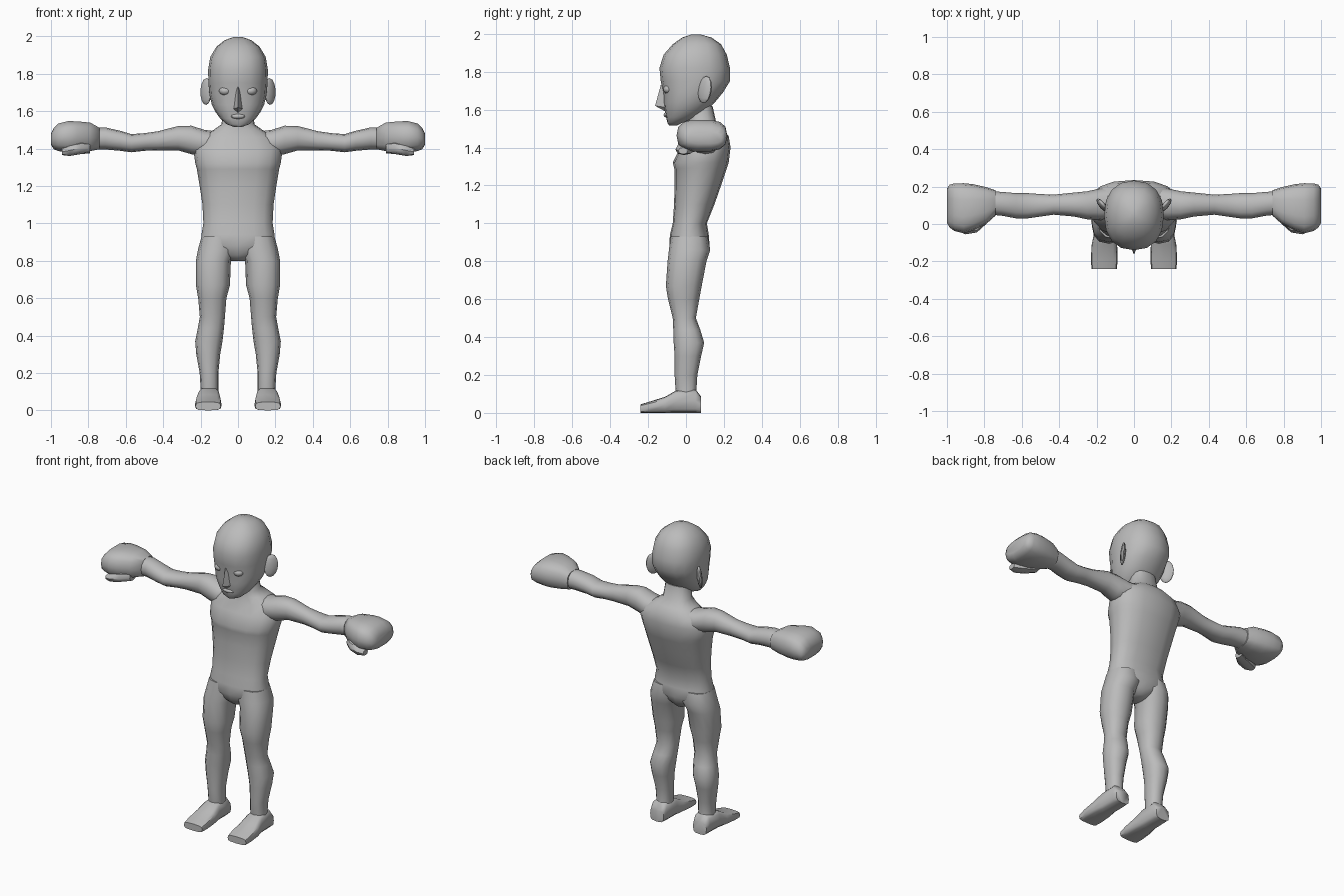
import bpy, bmesh, math
from mathutils import Matrix, Vector

skin = bpy.data.materials.new("plain grey")
skin.diffuse_color = (0.5, 0.5, 0.5, 1)


def finish(name, bm, mirror=False, sharp=50):
    """Turn a bmesh into a smooth-shaded object, optionally mirrored left/right."""
    bmesh.ops.recalc_face_normals(bm, faces=bm.faces)
    for f in bm.faces:
        f.smooth = True
    me = bpy.data.meshes.new(name)
    bm.to_mesh(me)
    bm.free()
    me.set_sharp_from_angle(angle=math.radians(sharp))
    me.materials.append(skin)
    ob = bpy.data.objects.new(name, me)
    bpy.context.collection.objects.link(ob)
    if mirror:
        m = ob.modifiers.new("mirror", 'MIRROR')
        m.use_clip = False
        m.use_mirror_merge = False
    return ob


def loft(name, axis, rings, sides=14, power=2.2, mirror=False, sharp=50):
    """Skin rings (t, a0, a1, b0, b1): t along the axis, a and b the cross extents."""
    bm = bmesh.new()
    loops = []
    for t, a0, a1, b0, b1 in rings:
        loop = []
        for i in range(sides):
            u = 2 * math.pi * i / sides
            c, s = math.cos(u), math.sin(u)
            a = (a0 + a1) / 2 + (a1 - a0) / 2 * math.copysign(abs(c) ** (2 / power), c)
            b = (b0 + b1) / 2 + (b1 - b0) / 2 * math.copysign(abs(s) ** (2 / power), s)
            co = {'X': (t, a, b), 'Y': (a, t, b), 'Z': (a, b, t)}[axis]
            loop.append(bm.verts.new(co))
        loops.append(loop)
    for p, q in zip(loops, loops[1:]):
        for i in range(sides):
            j = (i + 1) % sides
            bm.faces.new((p[i], p[j], q[j], q[i]))
    bm.faces.new(loops[0])
    bm.faces.new(loops[-1])
    return finish(name, bm, mirror, sharp)


def ball(name, centre, scale, turn=0, tilt=0):
    """Mirrored ellipsoid turned about z and tilted about x."""
    bm = bmesh.new()
    mat = (Matrix.Translation(centre) @ Matrix.Rotation(math.radians(tilt), 4, 'X')
           @ Matrix.Rotation(math.radians(turn), 4, 'Z') @ Matrix.Diagonal((*scale, 1)))
    bmesh.ops.create_uvsphere(bm, u_segments=10, v_segments=7, radius=1, matrix=mat)
    return finish(name, bm, True)


# torso and neck: (height, half width, front, back)
body = [(.80, .04, -.04, .08), (.83, .09, -.07, .105), (.88, .20, -.088, .125),
        (.94, .195, -.085, .12), (1.0, .185, -.07, .11), (1.1, .19, -.063, .15),
        (1.2, .205, -.06, .185), (1.29, .22, -.062, .215), (1.32, .228, -.07, .225),
        (1.4, .24, -.03, .235), (1.46, .20, .0, .225), (1.5, .13, .01, .195),
        (1.53, .088, .012, .16), (1.62, .08, .01, .14)]
loft("torso", 'Z', [(z, -w, w, f, b) for z, w, f, b in body], 16, 2.4)

# head
skull = [(1.515, .02, -.088, -.05), (1.53, .06, -.098, -.02), (1.56, .095, -.105, .06),
         (1.595, .12, -.112, .11), (1.635, .14, -.118, .15), (1.69, .153, -.12, .195),
         (1.75, .158, -.133, .232), (1.82, .16, -.14, .232), (1.89, .148, -.118, .215),
         (1.945, .115, -.07, .185), (1.98, .07, -.02, .135), (1.997, .02, .03, .075)]
loft("head", 'Z', [(z, -w, w, f, b) for z, w, f, b in skull], 16, 2.3)

# nose wedge
bm = bmesh.new()
for co in [(0, -.133, 1.73), (0, -.163, 1.62), (.024, -.11, 1.612), (-.024, -.11, 1.612),
           (.012, -.11, 1.73), (-.012, -.11, 1.73), (0, -.108, 1.59)]:
    bm.verts.new(co)
bmesh.ops.convex_hull(bm, input=bm.verts)
finish("nose", bm)

# mouth
bm = bmesh.new()
bmesh.ops.create_uvsphere(bm, u_segments=10, v_segments=6, radius=1,
                          matrix=Matrix.Translation((0, -.1, 1.572)) @ Matrix.Diagonal((.04, .018, .014, 1)))
finish("lips", bm)

# eyes and ears
ball("eyes", (.07, -.096, 1.708), (.032, .025, .023), 15)
ball("ears", (.17, .10, 1.705), (.045, .016, .072), 50, -8)

# arms: along x, cross extents y then z
loft("arms", 'X', [(.10, .03, .20, 1.38, 1.49), (.18, .02, .19, 1.355, 1.50),
                   (.25, .025, .175, 1.37, 1.522), (.32, .04, .168, 1.39, 1.52),
                   (.43, .05, .157, 1.39, 1.492), (.50, .04, .16, 1.388, 1.482),
                   (.57, .03, .165, 1.38, 1.477), (.63, .03, .165, 1.388, 1.495),
                   (.71, .045, .172, 1.395, 1.513), (.77, .05, .175, 1.395, 1.51)],
     12, 2.2, True)

# closed hands and thumbs
loft("fists", 'X', [(.74, .045, .18, 1.395, 1.512), (.79, .0, .197, 1.385, 1.54),
                    (.86, -.035, .213, 1.378, 1.547), (.91, -.05, .218, 1.378, 1.548),
                    (.96, -.037, .217, 1.385, 1.535), (.985, -.02, .21, 1.395, 1.51),
                    (1.0, .005, .19, 1.42, 1.48)], 14, 2.8, True)
loft("thumbs", 'X', [(.79, .0, .07, 1.375, 1.43), (.84, -.045, .05, 1.37, 1.435),
                     (.90, -.055, .035, 1.36, 1.42), (.94, -.04, .01, 1.365, 1.40)],
     8, 2.4, True)

# legs: height, inner x, outer x, front, back
loft("legs", 'Z', [(.08, .105, .205, -.05, .06), (.12, .105, .2, -.055, .055),
                   (.2, .105, .205, -.06, .06), (.3, .095, .223, -.06, .08),
                   (.37, .083, .229, -.065, .096), (.44, .075, .215, -.067, .075),
                   (.5, .07, .204, -.07, .052), (.6, .062, .213, -.095, .07),
                   (.67, .043, .225, -.106, .083), (.8, .038, .225, -.097, .108),
                   (.86, .01, .214, -.09, .128), (.93, .01, .195, -.08, .115)],
     12, 2.3, True)

# feet: along y, cross extents x then z
loft("feet", 'Y', [(-.24, .092, .227, 0, .045), (-.19, .087, .231, 0, .06),
                   (-.11, .09, .226, 0, .085), (-.05, .098, .214, 0, .12),
                   (.05, .1, .21, 0, .125), (.08, .107, .205, 0, .085)],
     12, 3.5, True)
